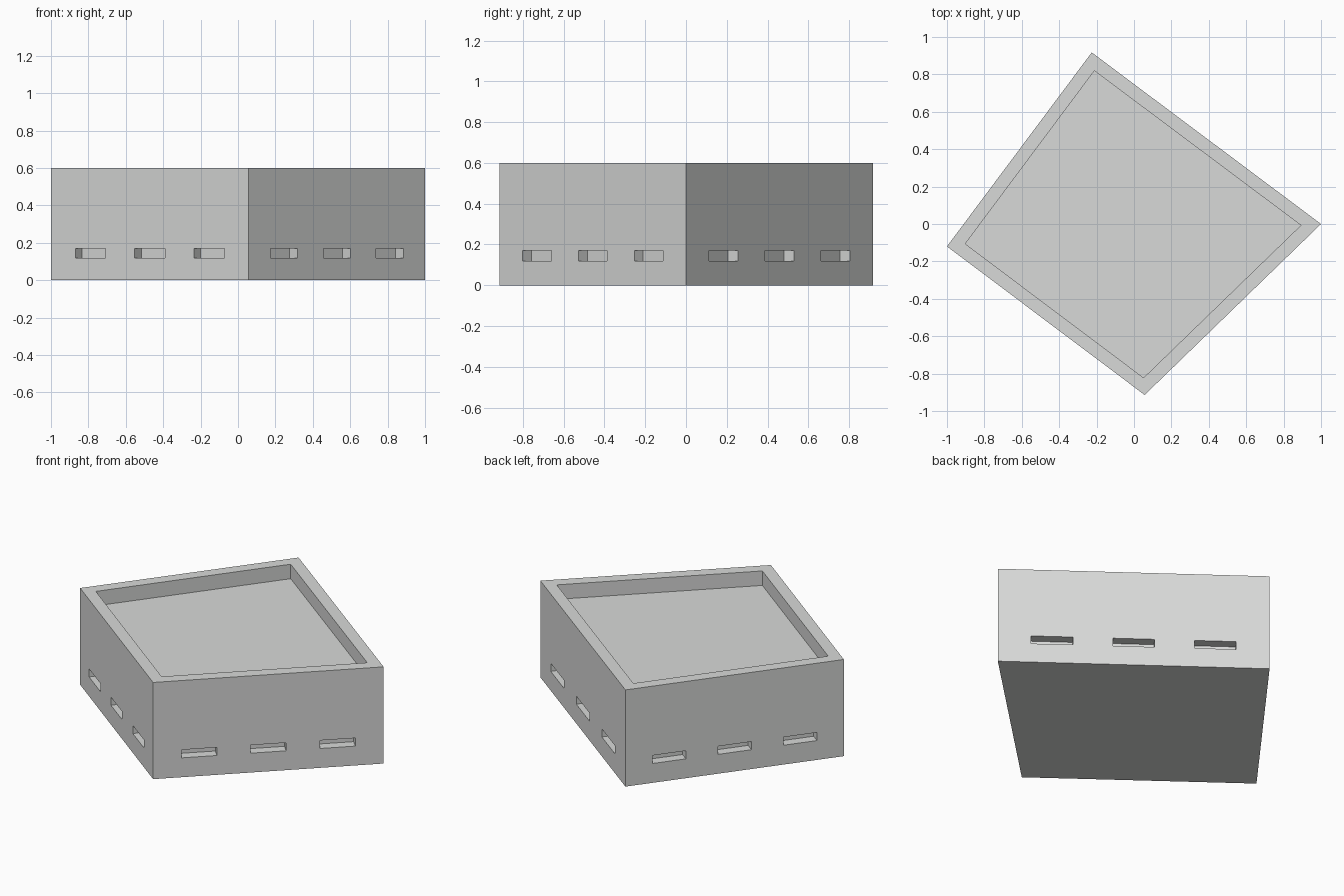
import bpy, bmesh
from mathutils import Vector

if "Cube" in bpy.data.objects:
    bpy.data.objects.remove(bpy.data.objects["Cube"])

# Footprint corners, counter-clockwise seen from above
CORNERS = [Vector(c) for c in ((1.0, 0.0), (-0.226, 0.917), (-1.0, -0.12), (0.057, -0.914))]
HEIGHT, RIM, RECESS, SLOT_DEPTH = 0.6, 0.07, 0.09, 0.06
SLOT_Z = (0.12, 0.17)
SLOT_CENTRES, SLOT_HALF = (0.2, 0.5, 0.8), 0.077

mat = bpy.data.materials.new("light grey")
mat.diffuse_color = (0.69, 0.70, 0.69, 1)
mat.use_nodes = True
mat.node_tree.nodes["Principled BSDF"].inputs["Base Color"].default_value = mat.diffuse_color

bm = bmesh.new()

# Wall outline, split where the slots begin and end
cuts = [0.0]
for c in SLOT_CENTRES:
    cuts += [c - SLOT_HALF, c + SLOT_HALF]
outline = [a.lerp(b, t) for a, b in zip(CORNERS, CORNERS[1:] + CORNERS[:1]) for t in cuts]
rings = [[bm.verts.new((p.x, p.y, z)) for p in outline] for z in (0, *SLOT_Z, HEIGHT)]

# Walls, remembering the cells that become slots
slots = []
n = len(outline)
for row in range(3):
    lo, hi = rings[row], rings[row + 1]
    for i in range(n):
        j = (i + 1) % n
        face = bm.faces.new((lo[i], lo[j], hi[j], hi[i]))
        if row == 1 and (i % len(cuts)) % 2 == 1:
            slots.append(face)

# Underside and top
bm.faces.new(rings[0][::-1])
top = bm.faces.new(rings[-1])
bm.normal_update()

# Slots pushed straight into the walls
for face in slots:
    inward = -face.normal * SLOT_DEPTH
    back = bmesh.ops.extrude_face_region(bm, geom=[face])["geom"]
    bmesh.ops.translate(bm, vec=inward, verts=[v for v in back if isinstance(v, bmesh.types.BMVert)])
    if face.is_valid:
        bm.faces.remove(face)

# Rim around a shallow recess in the top
bmesh.ops.inset_region(bm, faces=[top], thickness=RIM, use_even_offset=True)
floor = bmesh.ops.extrude_face_region(bm, geom=[top])["geom"]
bmesh.ops.translate(bm, vec=(0, 0, -RECESS), verts=[v for v in floor if isinstance(v, bmesh.types.BMVert)])
if top.is_valid:
    bm.faces.remove(top)

bmesh.ops.recalc_face_normals(bm, faces=bm.faces)
mesh = bpy.data.meshes.new("slotted_block")
bm.to_mesh(mesh)
bm.free()
mesh.materials.append(mat)
bpy.context.collection.objects.link(bpy.data.objects.new("slotted_block", mesh))
